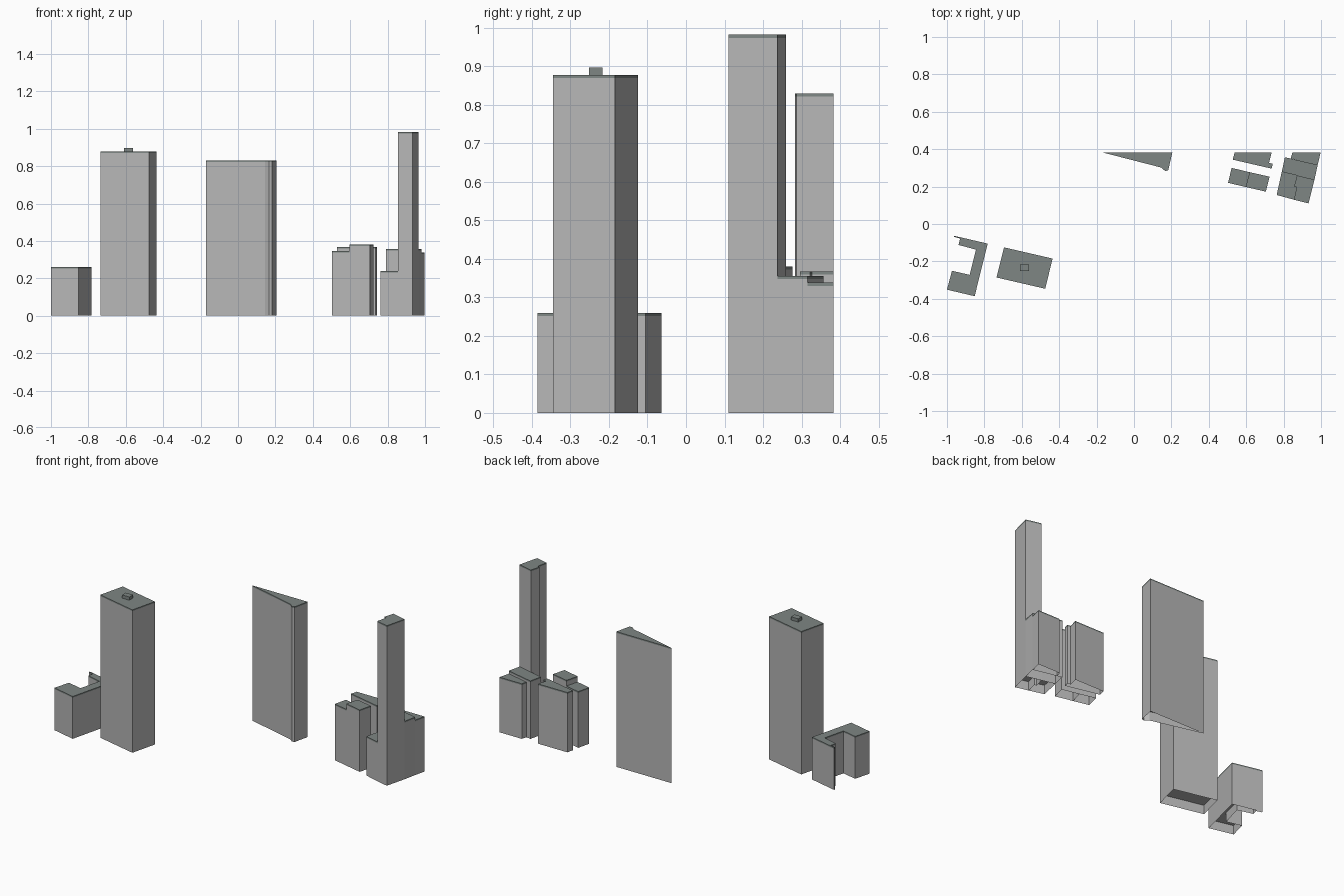
import bpy
import bmesh

cube = bpy.data.objects.get("Cube")
if cube:
    bpy.data.objects.remove(cube, do_unlink=True)


def make_material(name, rgb):
    mat = bpy.data.materials.new(name)
    mat.use_nodes = True
    color = (*rgb, 1.0)
    mat.diffuse_color = color
    mat.node_tree.nodes["Principled BSDF"].inputs["Base Color"].default_value = color
    return mat


wall_mat = make_material("wall_grey", (0.47, 0.47, 0.47))
roof_mat = make_material("roof_slate", (0.21, 0.24, 0.23))

RAISED_FLOOR = 0.055   # underside sits above the open skirt
ROOF_BAND = 0.008      # roof-coloured edge around the top


def signed_area(pts):
    return sum(a[0] * b[1] - b[0] * a[1] for a, b in zip(pts, pts[1:] + pts[:1]))


def prism(name, outline, levels, underside, all_roof=False):
    """Extrude an outline through the levels; the last band and cap are roof."""
    pts = outline if signed_area(outline) > 0 else outline[::-1]
    bm = bmesh.new()
    rings = [[bm.verts.new((x, y, z)) for x, y in pts] for z in levels]
    count = len(pts)
    for k, (low, high) in enumerate(zip(rings, rings[1:])):
        for i in range(count):
            j = (i + 1) % count
            face = bm.faces.new((low[i], low[j], high[j], high[i]))
            face.material_index = int(all_roof or k == len(rings) - 2)
    bm.faces.new(rings[-1]).material_index = 1
    bm.faces.new(rings[underside][::-1]).material_index = int(all_roof)
    mesh = bpy.data.meshes.new(name)
    bm.to_mesh(mesh)
    bm.free()
    mesh.materials.append(wall_mat)
    mesh.materials.append(roof_mat)
    obj = bpy.data.objects.new(name, mesh)
    bpy.context.collection.objects.link(obj)
    return obj


def building(name, height, outline):
    return prism(name, outline, (0, RAISED_FLOOR, height - ROOF_BAND, height), 1)


# Left pair: hooked low block and office tower with its rooftop plant room
building("courtyard_block", 0.26, [
    (-0.962, -0.063), (-0.782, -0.105), (-0.852, -0.386), (-1.0, -0.351),
    (-0.973, -0.25), (-0.879, -0.272), (-0.845, -0.137), (-0.938, -0.112),
    (-0.93, -0.078), (-0.962, -0.069)])
building("office_tower", 0.877, [
    (-0.695, -0.125), (-0.435, -0.185), (-0.475, -0.346), (-0.735, -0.286)])
prism("plant_room", [
    (-0.61, -0.252), (-0.561, -0.252), (-0.561, -0.217), (-0.61, -0.217)],
    (0.87, 0.897), 0, all_roof=True)

# Wedge-shaped slab in the middle
building("wedge_slab", 0.83, [
    (-0.17, 0.383), (0.145, 0.302), (0.167, 0.283), (0.183, 0.287), (0.205, 0.383)])

# Twin blocks and the narrow block behind them
building("twin_block_left", 0.345, [
    (0.503, 0.22), (0.597, 0.198), (0.618, 0.277), (0.522, 0.3)])
building("twin_block_right", 0.38, [
    (0.597, 0.198), (0.705, 0.173), (0.725, 0.253), (0.618, 0.277)])
building("narrow_block", 0.367, [
    (0.528, 0.344), (0.736, 0.296), (0.742, 0.322), (0.722, 0.327),
    (0.736, 0.383), (0.538, 0.383)])

# Right cluster: slim tower wrapped by stepped blocks
building("slim_tower", 0.982, [
    (0.855, 0.13), (0.933, 0.11), (0.965, 0.237), (0.872, 0.26),
    (0.856, 0.2), (0.87, 0.196)])
building("front_annex", 0.24, [
    (0.763, 0.155), (0.855, 0.13), (0.87, 0.196), (0.856, 0.2),
    (0.872, 0.26), (0.79, 0.279)])
building("middle_block", 0.356, [
    (0.79, 0.279), (0.965, 0.237), (0.982, 0.316), (0.807, 0.357)])
building("rear_block", 0.338, [
    (0.838, 0.35), (0.982, 0.316), (0.998, 0.383), (0.847, 0.383)])
